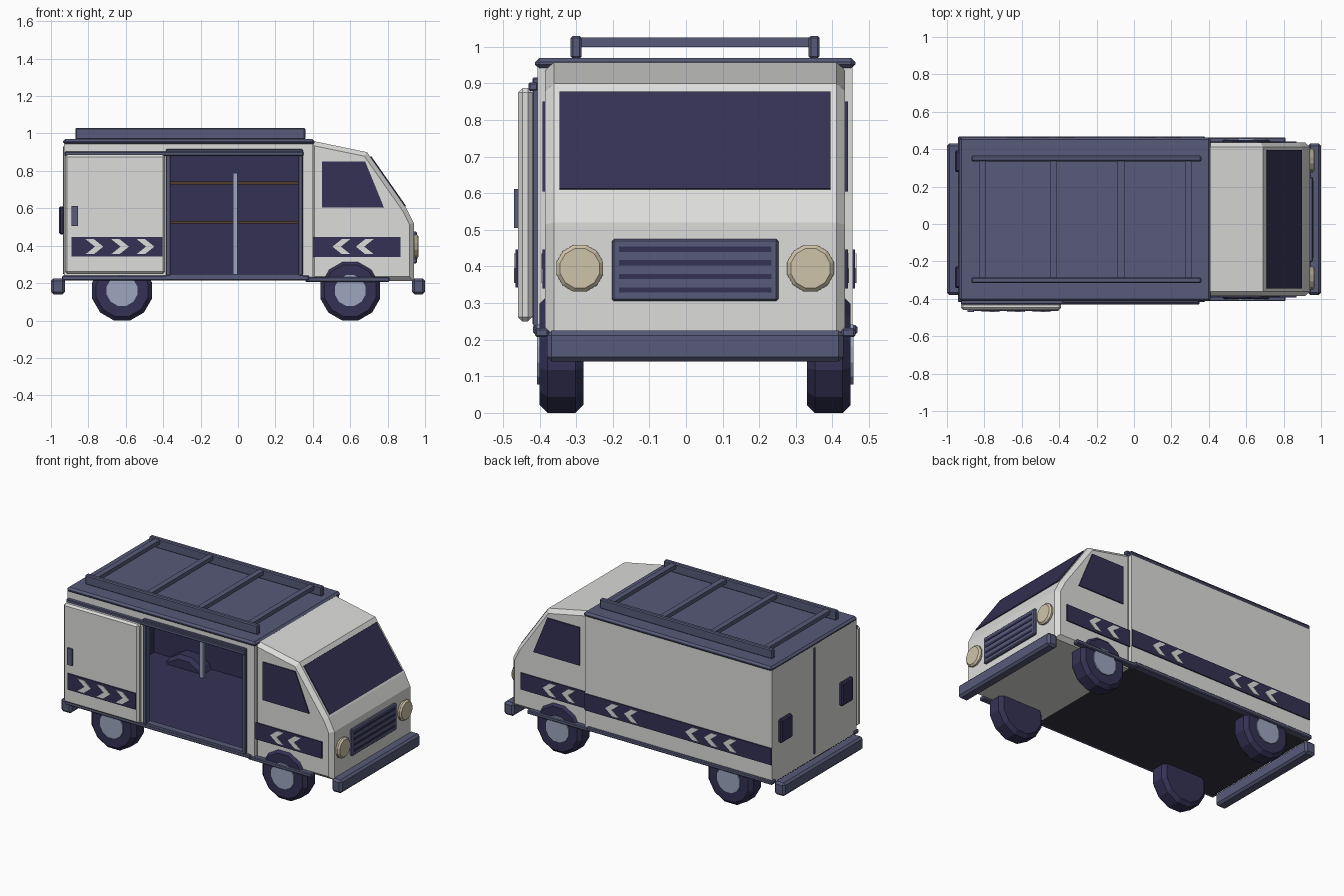
import bpy, bmesh, math

if "Cube" in bpy.data.objects:
    bpy.data.objects.remove(bpy.data.objects["Cube"])

CY = 0.025  # the body centre line; the open door shifts the overall centre


def material(name, rgb):
    m = bpy.data.materials.new(name)
    m.diffuse_color = (*rgb, 1)
    m.use_nodes = True
    m.node_tree.nodes["Principled BSDF"].inputs["Base Color"].default_value = m.diffuse_color
    return m


WHITE = material("off_white", (0.72, 0.72, 0.71))
NAVY = material("dark_navy", (0.034, 0.031, 0.088))
SLATE = material("slate_blue", (0.095, 0.103, 0.19))
HUB = material("pale_steel", (0.34, 0.38, 0.52))
CREAM = material("lamp_cream", (0.62, 0.55, 0.40))
BROWN = material("shelf_brown", (0.09, 0.045, 0.025))
CHARCOAL = material("charcoal", (0.035, 0.037, 0.05))


def prism(name, pts, y0, y1, mat, bevel=0.0, bevel_all=True):
    """Extrude an x-z outline from y0 to y1, with an optional flat chamfer."""
    bm = bmesh.new()
    face = bm.faces.new([bm.verts.new((x, y0, z)) for x, z in pts])
    ext = bmesh.ops.extrude_face_region(bm, geom=[face])
    for v in ext["geom"]:
        if isinstance(v, bmesh.types.BMVert):
            v.co.y = y1
    bmesh.ops.recalc_face_normals(bm, faces=bm.faces[:])
    if bevel:
        edges = [e for e in bm.edges
                 if bevel_all or abs(e.verts[0].co.y - e.verts[1].co.y) < 1e-5]
        bmesh.ops.bevel(bm, geom=edges, offset=bevel, segments=1,
                        affect='EDGES', clamp_overlap=True)
    me = bpy.data.meshes.new(name)
    bm.to_mesh(me)
    bm.free()
    me.materials.append(mat)
    ob = bpy.data.objects.new(name, me)
    bpy.context.collection.objects.link(ob)
    return ob


def box(name, x0, x1, y0, y1, z0, z1, mat, bevel=0.0):
    return prism(name, [(x0, z0), (x1, z0), (x1, z1), (x0, z1)], y0, y1, mat, bevel)


def disc(name, x, z, r, n, y0, y1, mat, bevel=0.0):
    pts = [(x + r * math.cos(2 * math.pi * (i + 0.5) / n),
            z + r * math.sin(2 * math.pi * (i + 0.5) / n)) for i in range(n)]
    return prism(name, pts, y0, y1, mat, bevel, False)


def chevron(name, tip, d, y0, y1):
    """Arrow plate pointing along x in direction d."""
    shape = [(-.095, -.04), (-.05, -.04), (0, 0), (-.05, .04), (-.095, .04), (-.045, 0)]
    prism(name, [(tip + d * x, 0.395 + z) for x, z in shape], y0, y1, WHITE)


L, R = CY + 0.43, CY - 0.43       # cargo box sides
CL, CR = CY + 0.41, CY - 0.41     # cab sides

# Cargo box walls, open on the right side
box("left_wall", -.93, .40, L - .025, L, .22, .95, WHITE)
box("rear_wall", -.93, -.90, R, L - .025, .22, .95, WHITE)
box("partition_wall", .375, .40, R, L - .025, .22, .95, WHITE)
box("right_rear_wall", -.90, -.385, R, R + .025, .22, .95, WHITE)
box("right_front_pillar", .345, .375, R, R + .025, .22, .95, WHITE)
box("door_header", -.385, .345, R, R + .025, .90, .95, WHITE)
box("floor", -.925, .395, R + .005, L - .005, .215, .235, CHARCOAL)

# Navy lining inside
box("floor_lining", -.90, .375, R + .005, L - .025, .235, .243, NAVY)
box("left_lining", -.90, .375, L - .033, L - .025, .24, .945, NAVY)
box("rear_lining", -.90, -.893, R + .025, L - .03, .24, .945, NAVY)
box("front_lining", .368, .375, R + .025, L - .03, .24, .945, NAVY)
box("right_lining", -.90, -.385, R + .025, R + .032, .24, .945, NAVY)
box("ceiling_lining", -.90, .375, R + .025, L - .03, .935, .944, NAVY)

# Shelves on the far inside wall
for z in (.525, .735):
    box("shelf", -.50, .368, L - .15, L - .033, z - .007, z + .007, BROWN)
for x in (-.465, -.015):
    box("shelf_post", x - .012, x + .012, L - .165, L - .145, .243, .79, HUB)

# Roof and rack
box("roof", -.935, .41, R - .008, L + .008, .94, .97, SLATE, .012)
for s in (-1, 1):
    y = CY + s * .325
    box("rack_rail", -.87, .36, y - .015, y + .015, .968, 1.03, SLATE, .006)
for x in (-.81, -.43, -.07, .29):
    box("rack_bar", x - .018, x + .018, CY - .315, CY + .315, 1.0, 1.026, SLATE)

# Cab
prism("cab", [(.385, .21), (.94, .21), (.94, .52), (.90, .60), (.69, .90), (.385, .963)],
      CR, CL, WHITE, .024, False)
nx, nz = .82 * .006, .573 * .006
wx = lambda z: .69 + (.90 - z) * .7
prism("windscreen", [(wx(.61) - nx, .61 - nz), (wx(.61) + nx, .61 + nz),
                     (wx(.875) + nx, .875 + nz), (wx(.875) - nx, .875 - nz)],
      CY - .37, CY + .37, NAVY)

# Both sides: cab windows, stripes, sills and wheels
for s, side in ((-1, "right"), (1, "left")):
    y = CY + s * .41
    y1 = y + s * .007
    prism(side + "_cab_window", [(.45, .605), (.78, .605), (.68, .85), (.45, .85)],
          y - s * .002, y1, NAVY)
    box(side + "_cab_stripe", .40, .87, y - s * .002, y1, .34, .447, NAVY)
    for tip in ((.505, .63) if s < 0 else (.71, .575)):
        chevron(side + "_cab_chevron", tip, s, y1 - s * .002, y1 + s * .003)
    box(side + "_box_sill", -.94, .38, CY + s * .40, CY + s * .443, .215, .24, SLATE, .005)
    box(side + "_cab_sill", .36, .81, CY + s * .40, CY + s * .438, .207, .232, SLATE, .005)
    for x in (-.62, .60):
        disc(side + "_tyre", x, .16, .1656, 12, CY + s * .305, CY + s * .425, NAVY, .022)
        disc(side + "_hub", x, .16, .085, 12, CY + s * .41, CY + s * .432, HUB)

# Full stripe on the closed left side
box("left_box_stripe", -.93, .40, L - .002, L + .007, .34, .447, NAVY)
for tip in (-.32, -.455, -.59, .25, .115):
    chevron("left_box_chevron", tip, 1, L + .005, L + .011)

# Door frame and the sliding door pushed to the rear
box("door_rail", -.925, .35, R - .025, R, .88, .903, SLATE, .004)
box("door_frame_top", -.385, .347, R - .015, R + .03, .893, .916, SLATE, .004)
box("door_frame_bottom", -.385, .347, R - .012, R + .03, .235, .25, SLATE)
for x in (-.385, .322):
    box("door_frame_post", x, x + .025, R - .015, R + .03, .24, .91, SLATE, .004)
box("sliding_door", -.925, -.39, -.459, -.42, .25, .887, WHITE, .012)
for x in (-.86, -.46):
    box("door_runner", x - .02, x + .02, -.43, R, .26, .30, SLATE)
box("door_stripe", -.89, -.405, -.466, -.457, .343, .447, NAVY)
for tip in (-.72, -.583, -.447):
    chevron("door_chevron", tip, 1, -.470, -.464)
box("door_handle", -.89, -.855, -.470, -.457, .505, .612, SLATE)

# Front: grille, headlamps, bumper
box("grille", .93, .957, CY - .2275, CY + .2275, .305, .475, SLATE, .006)
for z in (.336, .373, .410, .447):
    box("grille_slot", .95, .960, CY - .208, CY + .208, z - .007, z + .007, NAVY)
for s in (-1, 1):
    lamp = disc("headlamp", 0, 0, .066, 12, 0, .03, CREAM, .01)
    lamp.rotation_euler = (0, 0, -math.pi / 2)
    lamp.location = (.936, CY + s * .315, .395)
box("front_bumper", .93, 1.0, CY - .405, CY + .405, .14, .225, SLATE, .013)

# Rear: bumper, door seam, lamps
box("rear_bumper", -1.0, -.925, CY - .405, CY + .405, .14, .225, SLATE, .013)
box("rear_door_seam", -.936, -.928, CY - .006, CY + .006, .25, .93, SLATE)
for s in (-1, 1):
    y = CY + s * .31
    box("rear_lamp", -.957, -.928, y - .058, y + .058, .46, .61, NAVY, .008)
